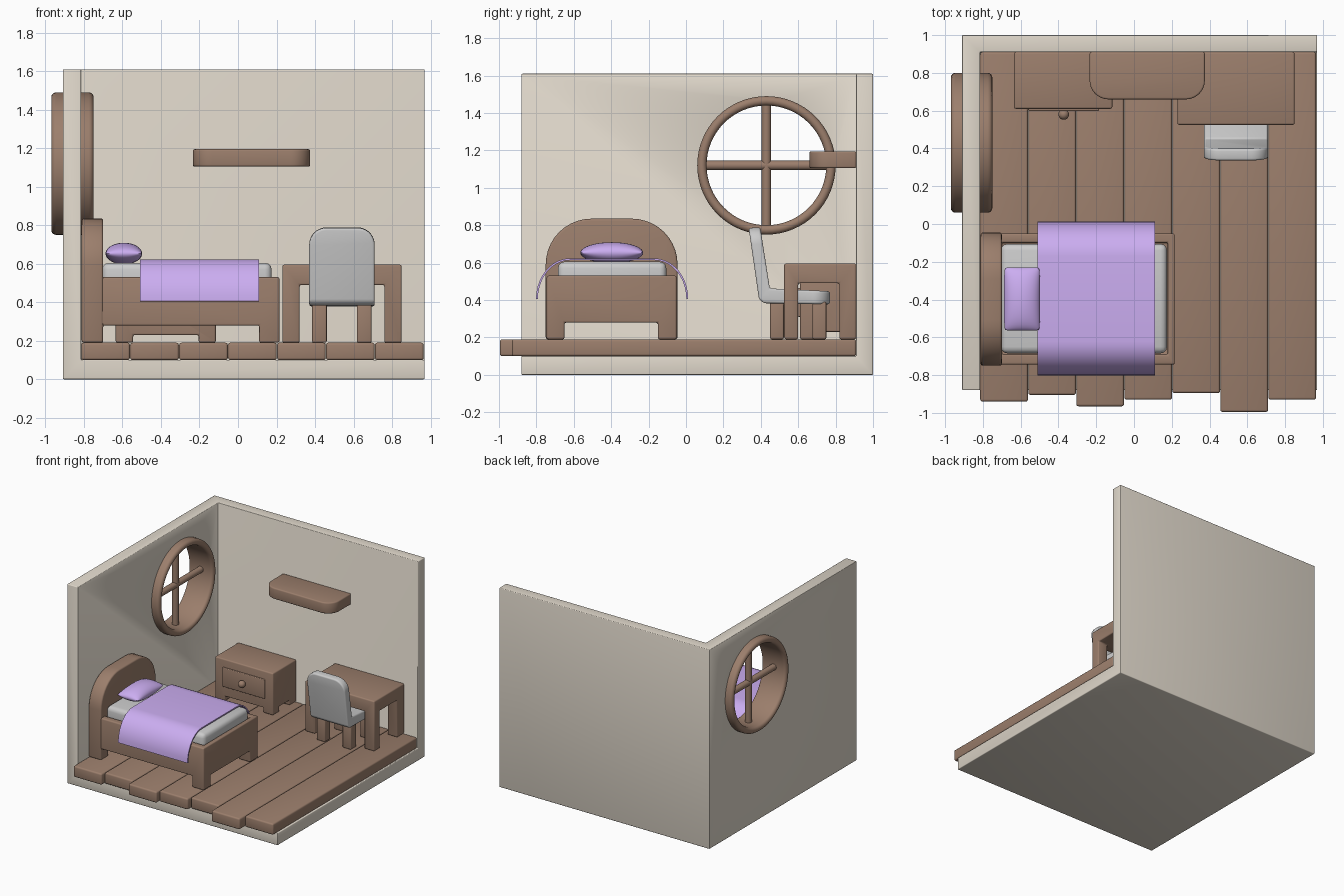
import bpy, bmesh
from math import sin, cos, pi, radians
from mathutils import Matrix

if "Cube" in bpy.data.objects:
    bpy.data.objects.remove(bpy.data.objects["Cube"])


def material(name, color):
    m = bpy.data.materials.new(name)
    m.diffuse_color = (*color, 1)
    m.use_nodes = True
    m.node_tree.nodes["Principled BSDF"].inputs["Base Color"].default_value = m.diffuse_color
    return m


WALL = material("plaster", (0.75, 0.69, 0.60))
WOOD = material("wood", (0.33, 0.21, 0.15))
CLOTH = material("cloth", (0.60, 0.42, 0.88))


def make(name, bm, mat=None):
    bmesh.ops.recalc_face_normals(bm, faces=bm.faces)
    me = bpy.data.meshes.new(name)
    bm.to_mesh(me)
    bm.free()
    ob = bpy.data.objects.new(name, me)
    bpy.context.collection.objects.link(ob)
    if mat:
        me.materials.append(mat)
    return ob


def activate(ob):
    bpy.ops.object.select_all(action='DESELECT')
    ob.select_set(True)
    bpy.context.view_layer.objects.active = ob


def finish(ob, bevel=0.0, segments=3):
    activate(ob)
    if bevel:
        m = ob.modifiers.new("bevel", 'BEVEL')
        m.width, m.segments, m.limit_method = bevel, segments, 'ANGLE'
        m.angle_limit = radians(40)
        bpy.ops.object.modifier_apply(modifier=m.name)
    bpy.ops.object.shade_smooth_by_angle(angle=radians(40))
    return ob


def box_bm(x0, x1, y0, y1, z0, z1):
    bm = bmesh.new()
    bmesh.ops.create_cube(bm, size=1, matrix=Matrix.Translation(
        ((x0 + x1) / 2, (y0 + y1) / 2, (z0 + z1) / 2)) @ Matrix.Diagonal((x1 - x0, y1 - y0, z1 - z0, 1)))
    return bm


def tube_bm(r, length, center, axis):
    bm = bmesh.new()
    turn = {'X': Matrix.Rotation(pi / 2, 4, 'Y'), 'Y': Matrix.Rotation(pi / 2, 4, 'X'), 'Z': Matrix()}[axis]
    bmesh.ops.create_cone(bm, cap_ends=True, segments=32, radius1=r, radius2=r, depth=length,
                          matrix=Matrix.Translation(center) @ turn)
    return bm


def round_edges(bm, pick, radius):
    edges = [e for e in bm.edges if pick(e.verts[0].co, e.verts[1].co)]
    bmesh.ops.bevel(bm, geom=edges, offset=radius, segments=10, profile=0.5, affect='EDGES')


def carve(ob, cutters):
    for bm in cutters:
        cutter = make("cutter", bm)
        cutter.hide_render = True
        activate(ob)
        m = ob.modifiers.new("cut", 'BOOLEAN')
        m.operation, m.solver, m.object = 'DIFFERENCE', 'EXACT', cutter
        bpy.ops.object.modifier_apply(modifier=m.name)
        bpy.data.objects.remove(cutter)


def box(name, dims, mat=None, bevel=0.01, cuts=(), pick=None, radius=0.1):
    bm = box_bm(*dims)
    if pick:
        round_edges(bm, pick, radius)
    ob = make(name, bm, mat)
    carve(ob, cuts)
    return finish(ob, bevel)


# Room shell: floor and two walls with a round opening
box("room_shell", (-0.91, 0.97, -0.88, 1.0, 0, 1.61), WALL, 0.006,
    [box_bm(-0.815, 2, -2, 0.91, 0.1, 3), tube_bm(0.345, 0.6, (-0.86, 0.43, 1.12), 'X')])

# Floor planks with uneven front ends
step = 1.78 / 7
for i, front in enumerate((-0.94, -0.905, -0.965, -0.93, -0.895, -0.995, -0.93)):
    x = -0.815 + i * step
    box(f"floor_plank_{i + 1}", (x + 0.001, x + step - 0.001, front, 0.91, 0.1, 0.19), WOOD, 0.012)

# Round window frame: a stadium profile swept about the x axis
bm = bmesh.new()
profile = [(-0.86 + s * 0.085 + 0.025 * cos(a), 0.345 + 0.025 * sin(a))
           for s, base in ((1, -pi / 2), (-1, pi / 2)) for a in [base + pi * k / 8 for k in range(9)]]
N = 64
rings = [[bm.verts.new((px, 0.43 + r * cos(2 * pi * i / N), 1.12 + r * sin(2 * pi * i / N)))
          for px, r in profile] for i in range(N)]
for i in range(N):
    a, b = rings[i], rings[(i + 1) % N]
    for j in range(len(profile)):
        k = (j + 1) % len(profile)
        bm.faces.new((a[j], a[k], b[k], b[j]))
finish(make("window_frame", bm, WOOD))
for name, axis in (("window_bar_vertical", 'Z'), ("window_bar_horizontal", 'Y')):
    finish(make(name, tube_bm(0.025, 0.67, (-0.86, 0.43, 1.12), axis), WOOD))

# Wall shelf with rounded front corners
box("wall_shelf", (-0.235, 0.375, 0.66, 0.91, 1.105, 1.195), WOOD, 0.01,
    pick=lambda a, b: abs(a.z - b.z) > 0.01 and a.y < 0.7, radius=0.1)

# Bed: frame, arched headboard, mattress
box("bed_frame", (-0.78, 0.215, -0.745, -0.05, 0.19, 0.53), WOOD, 0.01,
    [box_bm(-0.70, 0.11, -2, 2, 0, 0.28), box_bm(-2, 2, -0.65, -0.15, 0, 0.28),
     box_bm(-0.70, 0.178, -0.69, -0.098, 0.46, 1)])
box("headboard", (-0.812, -0.70, -0.75, -0.045, 0.19, 0.835), WOOD, 0.012,
    [box_bm(-2, 2, -0.65, -0.15, 0, 0.28)],
    pick=lambda a, b: abs(a.x - b.x) > 0.01 and a.z > 0.8, radius=0.245)
box("mattress", (-0.705, 0.175, -0.685, -0.105, 0.44, 0.605), None, 0.035)

# Blanket draped over the bed
arc = [pi / 2 * k / 10 for k in range(11)]
path = [(-0.62 - 0.177 * cos(t), 0.405 + 0.213 * sin(t)) for t in arc]
path += [(-0.79 - y, z) for y, z in reversed(path)]
bm = bmesh.new()
rows = [[bm.verts.new((x, y, z)) for x in (-0.51, 0.11)] for y, z in path]
for a, b in zip(rows, rows[1:]):
    bm.faces.new((a[0], a[1], b[1], b[0]))
blanket = make("blanket", bm, CLOTH)
activate(blanket)
sol = blanket.modifiers.new("thickness", 'SOLIDIFY')
sol.thickness, sol.offset = 0.01, 0
bpy.ops.object.modifier_apply(modifier=sol.name)
finish(blanket)

# Pillow: two bulging sheets joined at a seam
bm = bmesh.new()
for side in (1, -1):
    new = bmesh.ops.create_grid(bm, x_segments=20, y_segments=20, size=1)["verts"]
    for v in new:
        u, w = sin(v.co.x * pi / 2), sin(v.co.y * pi / 2)
        h = max(0, (1 - u * u) * (1 - w * w)) ** 0.5
        v.co = (-0.593 + 0.095 * u * (1 - 0.05 * w ** 6), -0.397 + 0.168 * w * (1 - 0.03 * u ** 6),
                0.653 + side * 0.056 * h)
bmesh.ops.remove_doubles(bm, verts=bm.verts, dist=0.0005)
pillow = finish(make("pillow", bm, CLOTH))

# Nightstand with drawer and knob
box("nightstand", (-0.635, -0.115, 0.61, 0.91, 0.19, 0.53), WOOD, 0.01,
    [box_bm(-0.545, -0.204, -2, 2, 0, 0.23), box_bm(-2, 2, 0.695, 0.825, 0, 0.23)])
box("drawer_front", (-0.56, -0.185, 0.598, 0.63, 0.31, 0.465), WOOD, 0.006)
bm = bmesh.new()
bmesh.ops.create_uvsphere(bm, u_segments=20, v_segments=12, radius=0.028,
                          matrix=Matrix.Translation((-0.372, 0.58, 0.387)))
finish(make("drawer_knob", bm, WOOD))

# Desk
box("desk", (0.23, 0.85, 0.525, 0.91, 0.19, 0.595), WOOD, 0.01,
    [box_bm(0.32, 0.76, -2, 2, 0, 0.49), box_bm(-2, 2, 0.60, 0.82, 0, 0.49)])

# Chair: bent seat and back with rounded corners, four legs
side = [(0.335, 0.785), (0.397, 0.79), (0.448, 0.462), (0.77, 0.447), (0.77, 0.377), (0.415, 0.383), (0.39, 0.405)]
bm = bmesh.new()
face = bm.faces.new([bm.verts.new((0.37, y, z)) for y, z in side])
ext = bmesh.ops.extrude_face_region(bm, geom=[face])["geom"]
bmesh.ops.translate(bm, vec=(0.34, 0, 0), verts=[g for g in ext if isinstance(g, bmesh.types.BMVert)])
bmesh.ops.recalc_face_normals(bm, faces=bm.faces)
round_edges(bm, lambda a, b: abs(a.x - b.x) < 0.01 and (min(a.z, b.z) > 0.7 or min(a.y, b.y) > 0.7), 0.09)
finish(make("chair_seat_and_back", bm), 0.012)
for fx, x in (("left", 0.385), ("right", 0.617)):
    for fy, y in (("back", 0.45), ("front", 0.677)):
        box(f"chair_{fy}_{fx}_leg", (x, x + 0.076, y, y + 0.073, 0.19, 0.39), WOOD, 0.008)
